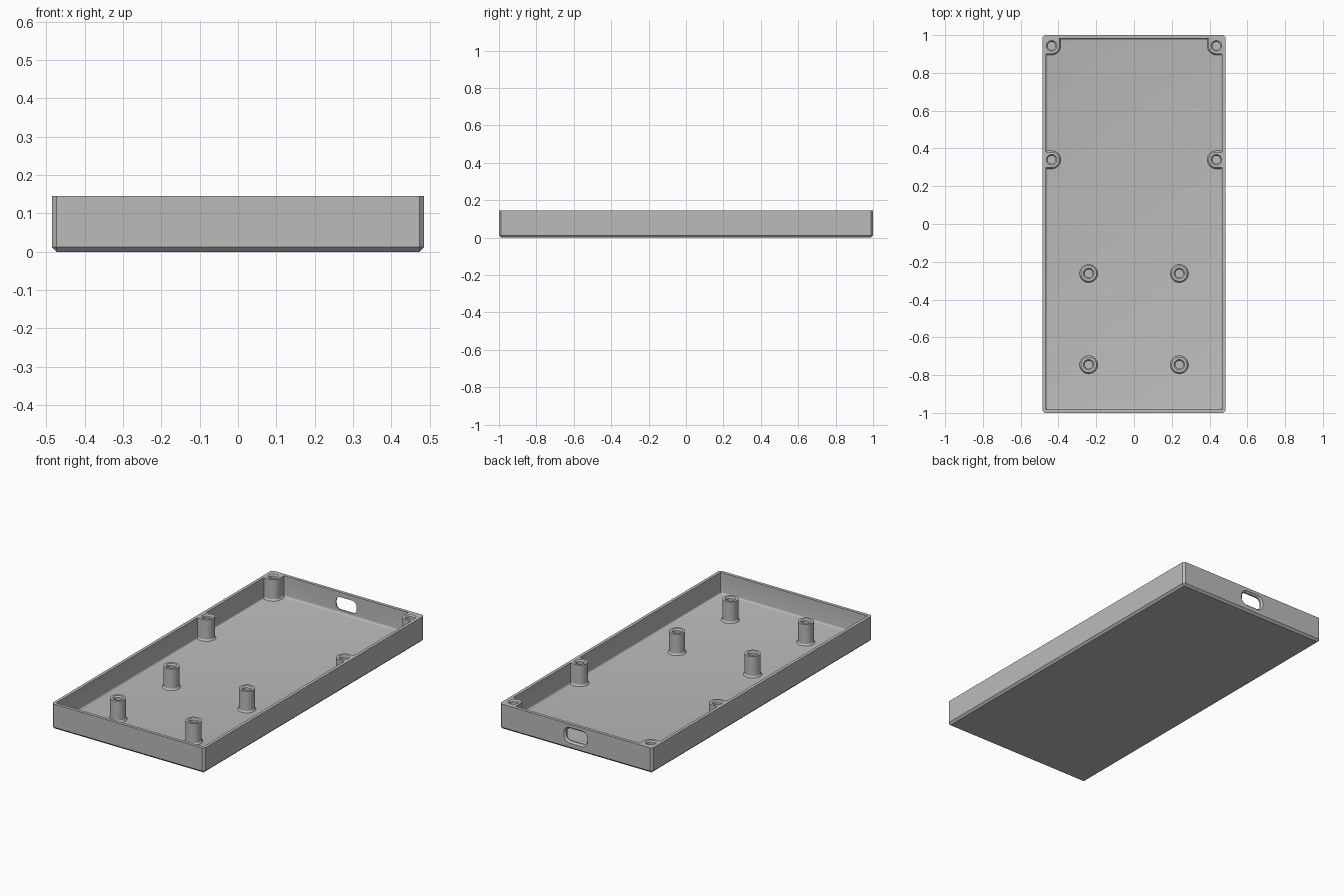
import bpy, bmesh
from math import cos, sin, pi, radians

cube = bpy.data.objects.get("Cube")
if cube:
    bpy.data.objects.remove(cube, do_unlink=True)

W, L, H = 0.485, 1.0, 0.145          # half width, half length, height
WALL, FLOOR, CHAMFER = 0.018, 0.024, 0.012
BOSS_R, FOOT, HOLE_R, HOLE_RIM = 0.042, 0.006, 0.021, 0.028

grey = bpy.data.materials.new("grey plastic")
grey.use_nodes = True
colour = (0.5, 0.5, 0.5, 1)
grey.diffuse_color = colour
grey.node_tree.nodes["Principled BSDF"].inputs["Base Color"].default_value = colour


def make(name, bm):
    bmesh.ops.recalc_face_normals(bm, faces=bm.faces)
    mesh = bpy.data.meshes.new(name)
    bm.to_mesh(mesh)
    bm.free()
    mesh.materials.append(grey)
    obj = bpy.data.objects.new(name, mesh)
    bpy.context.collection.objects.link(obj)
    return obj


def activate(obj):
    bpy.ops.object.select_all(action='DESELECT')
    obj.select_set(True)
    bpy.context.view_layer.objects.active = obj


def smooth(obj):
    activate(obj)
    bpy.ops.object.shade_smooth_by_angle(angle=radians(30))


def box(name, hx, hy, z0, z1, bevel, segments, bevel_corners):
    """Box with bevelled bottom edges and, if wanted, upright corners."""
    bm = bmesh.new()
    bmesh.ops.create_cube(bm, size=2)
    for v in bm.verts:
        v.co = (v.co.x * hx, v.co.y * hy, z1 if v.co.z > 0 else z0)
    edges = []
    for e in bm.edges:
        tops = sum(v.co.z == e.verts[0].co.z for v in e.verts)
        low = min(v.co.z for v in e.verts) < (z0 + z1) / 2
        if low and (tops == 2 or bevel_corners):
            edges.append(e)
    bmesh.ops.bevel(bm, geom=edges, offset=bevel, segments=segments,
                    profile=0.5, affect='EDGES')
    return make(name, bm)


def loft(name, rings):
    """Skin a list of equal point rings and close both ends."""
    bm = bmesh.new()
    loops = [[bm.verts.new(p) for p in ring] for ring in rings]
    n = len(loops[0])
    for a, b in zip(loops, loops[1:]):
        for i in range(n):
            j = (i + 1) % n
            bm.faces.new((a[i], a[j], b[j], b[i]))
    bm.faces.new(loops[0])
    bm.faces.new(loops[-1])
    return make(name, bm)


def slot_ring(y, hw, hh, r, zc=0.081):
    ring = []
    for k, (sx, sz) in enumerate([(1, 1), (-1, 1), (-1, -1), (1, -1)]):
        for i in range(9):
            a = pi / 2 * (k + i / 8)
            ring.append((sx * (hw - r) + r * cos(a), y,
                         zc + sz * (hh - r) + r * sin(a)))
    return ring


# Tray shell: chamfered block, hollowed, with a port slot in the back wall
tray = box("tray", W, L, 0, H, CHAMFER, 1, True)
cavity = box("cavity_cutter", W - WALL, L - WALL, FLOOR, H + 0.1, 0.011, 4, False)
slot = loft("slot_cutter", [
    slot_ring(L - 0.06, 0.066, 0.036, 0.028),
    slot_ring(L - 0.010, 0.066, 0.036, 0.028),
    slot_ring(L + 0.004, 0.079, 0.049, 0.041)])
for cutter in (cavity, slot):
    cutter.hide_render = True
    mod = tray.modifiers.new("cut", 'BOOLEAN')
    mod.operation = 'DIFFERENCE'
    mod.solver = 'EXACT'
    mod.object = cutter
    activate(tray)
    bpy.ops.object.modifier_apply(modifier=mod.name)
for cutter in (cavity, slot):
    bpy.data.objects.remove(cutter, do_unlink=True)
smooth(tray)


def boss(name, x, y, to_x=0, to_y=0):
    """Screw boss; to_x and to_y give the side walls it merges into."""
    n = 40
    ex = W - WALL - abs(x) if to_x else BOSS_R
    ey = L - WALL - abs(y) if to_y else BOSS_R

    def circle(r, z):
        return [(x + r * cos(2 * pi * i / n), y + r * sin(2 * pi * i / n), z)
                for i in range(n)]

    def outline(z, grow=0):
        ring = []
        for i in range(n):
            c, s = cos(2 * pi * i / n), sin(2 * pi * i / n)
            out_x, out_y = c * to_x > 0.001, s * to_y > 0.001
            if out_x or out_y:
                m = max(abs(c), abs(s))
                px = c / m * (ex if out_x else BOSS_R + grow)
                py = s / m * (ey if out_y else BOSS_R + grow)
            else:
                px, py = c * (BOSS_R + grow), s * (BOSS_R + grow)
            ring.append((x + px, y + py, z))
        return ring

    # Rounded foot, shaft, top rim, countersunk blind hole
    foot = [outline(FLOOR - 0.002, FOOT)]
    for i in range(5):
        a = pi / 2 * i / 4
        foot.append(outline(FLOOR + FOOT * sin(a) * 1.5, FOOT * (1 - sin(a))))
    smooth(loft(name, foot + [
        outline(H), circle(HOLE_RIM, H),
        circle(HOLE_R, H - 0.008), circle(HOLE_R, FLOOR + 0.006)]))


for side, sx in (("left", 1), ("right", -1)):
    boss(f"{side}_back_corner_boss", sx * 0.436, 0.943, sx, 1)
    boss(f"{side}_wall_boss", sx * 0.436, 0.34, sx)
    boss(f"{side}_rear_standoff", sx * 0.24, -0.262)
    boss(f"{side}_front_standoff", sx * 0.24, -0.745)
